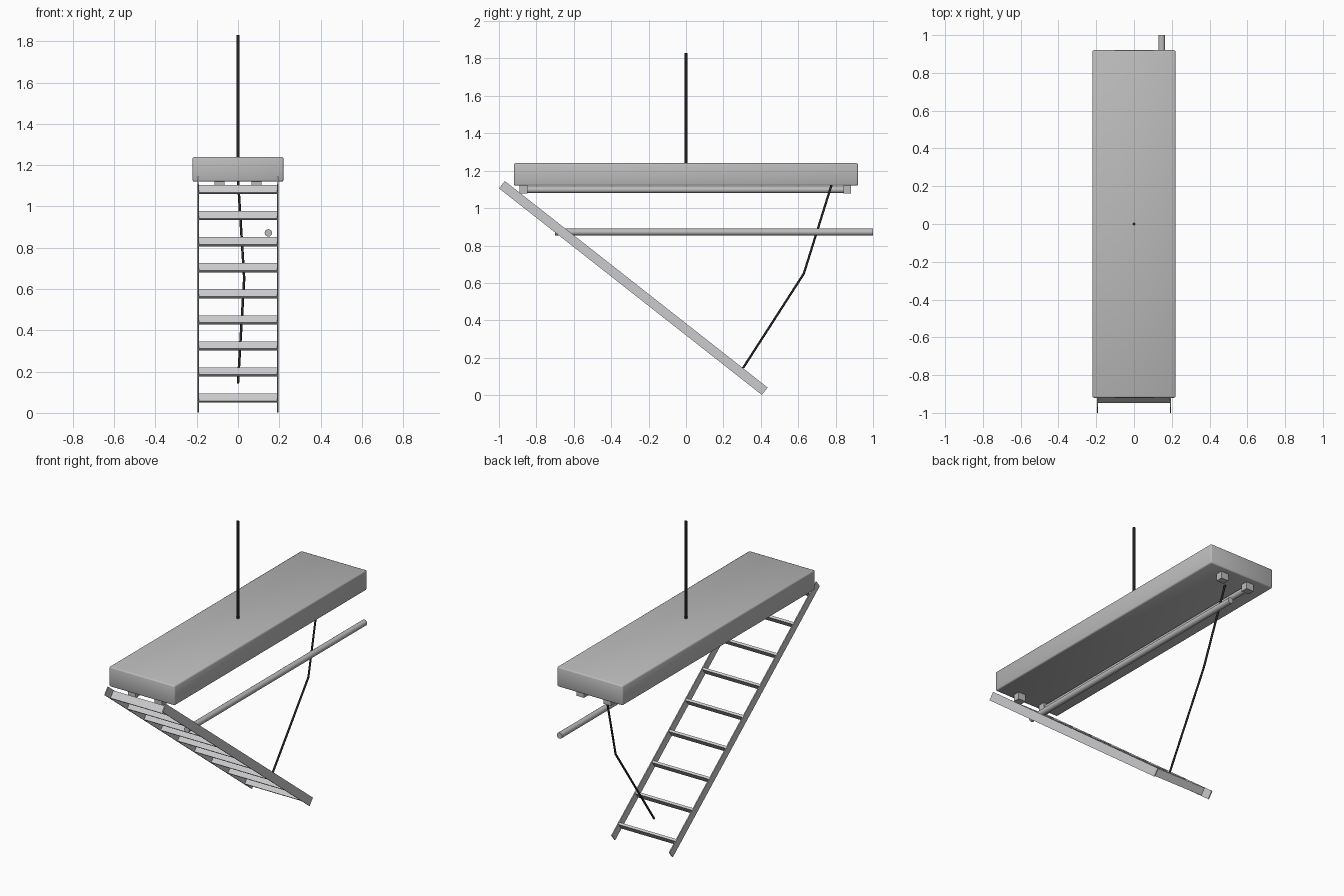
import bpy, bmesh, math
from mathutils import Vector, Matrix

if "Cube" in bpy.data.objects:
    bpy.data.objects.remove(bpy.data.objects["Cube"])


def material(name, r, g, b):
    m = bpy.data.materials.new(name)
    m.diffuse_color = (r, g, b, 1)
    m.use_nodes = True
    m.node_tree.nodes["Principled BSDF"].inputs["Base Color"].default_value = m.diffuse_color
    return m


grey = material("housing grey", 0.5, 0.5, 0.5)
alu = material("ladder aluminium", 0.6, 0.6, 0.62)
black = material("cable black", 0.02, 0.02, 0.02)


def finish(bm, name, mat):
    me = bpy.data.meshes.new(name)
    bm.to_mesh(me)
    bm.free()
    ob = bpy.data.objects.new(name, me)
    bpy.context.collection.objects.link(ob)
    me.materials.append(mat)
    return ob


def box(name, center, size, mat, rot_x=0.0, bevel=0.0):
    bm = bmesh.new()
    bmesh.ops.create_cube(bm, size=1, matrix=Matrix.Diagonal((*size, 1)))
    if bevel:
        bmesh.ops.bevel(bm, geom=bm.edges[:], offset=bevel, segments=2,
                        profile=0.5, affect='EDGES')
    bm.transform(Matrix.Translation(center) @ Matrix.Rotation(rot_x, 4, 'X'))
    return finish(bm, name, mat)


def rod(name, a, b, radius, mat, sides=16):
    a, b = Vector(a), Vector(b)
    d = b - a
    bm = bmesh.new()
    bmesh.ops.create_cone(bm, cap_ends=True, segments=sides, radius1=radius,
                          radius2=radius, depth=d.length)
    bm.transform(Matrix.Translation((a + b) / 2)
                 @ d.to_track_quat('Z', 'Y').to_matrix().to_4x4())
    for f in bm.faces:
        f.smooth = len(f.verts) == 4
    return finish(bm, name, mat)


# Lamp housing with softly rounded edges
housing = box("lamp_housing", (0, 0, 1.18), (0.44, 1.84, 0.12), grey, bevel=0.008)
for p in housing.data.polygons:
    p.use_smooth = True

# Tube sockets, one fitted tube and the loose tube
for x in (-0.09, 0.09):
    for y in (-0.868, 0.862):
        box("tube_socket", (x, y, 1.103), (0.05, 0.042, 0.05), grey)
rod("fitted_tube", (-0.09, -0.85, 1.098), (-0.09, 0.845, 1.098), 0.017, grey)
rod("loose_tube", (0.147, -0.7, 0.872), (0.147, 1.0, 0.872), 0.018, grey)

# Suspension rod and hanging cable
rod("suspension_rod", (0, 0, 1.23), (0, 0, 1.83), 0.007, black, 12)
path = [(0, 0.78, 1.13), (0.03, 0.63, 0.65), (0, 0.305, 0.145)]
for a, b in zip(path, path[1:]):
    rod("hanging_cable", a, b, 0.006, black, 8)

# Leaning ladder: two thin rails and nine flat treads
top, bottom = Vector((0, -0.984, 1.125)), Vector((0, 0.421, 0.021))
along = top - bottom
tilt = math.atan2(along.z, along.y) - math.pi / 2
for side in (-1, 1):
    box("ladder_rail", (top + bottom) / 2 + Vector((side * 0.193, 0, 0)),
        (0.006, 0.05, along.length), alu, tilt)
for i in range(9):
    z = 0.072 + i * 0.1262
    p = bottom + along * ((z - bottom.z) / along.z)
    box("ladder_tread", p, (0.388, 0.045, 0.014), alu, tilt)
